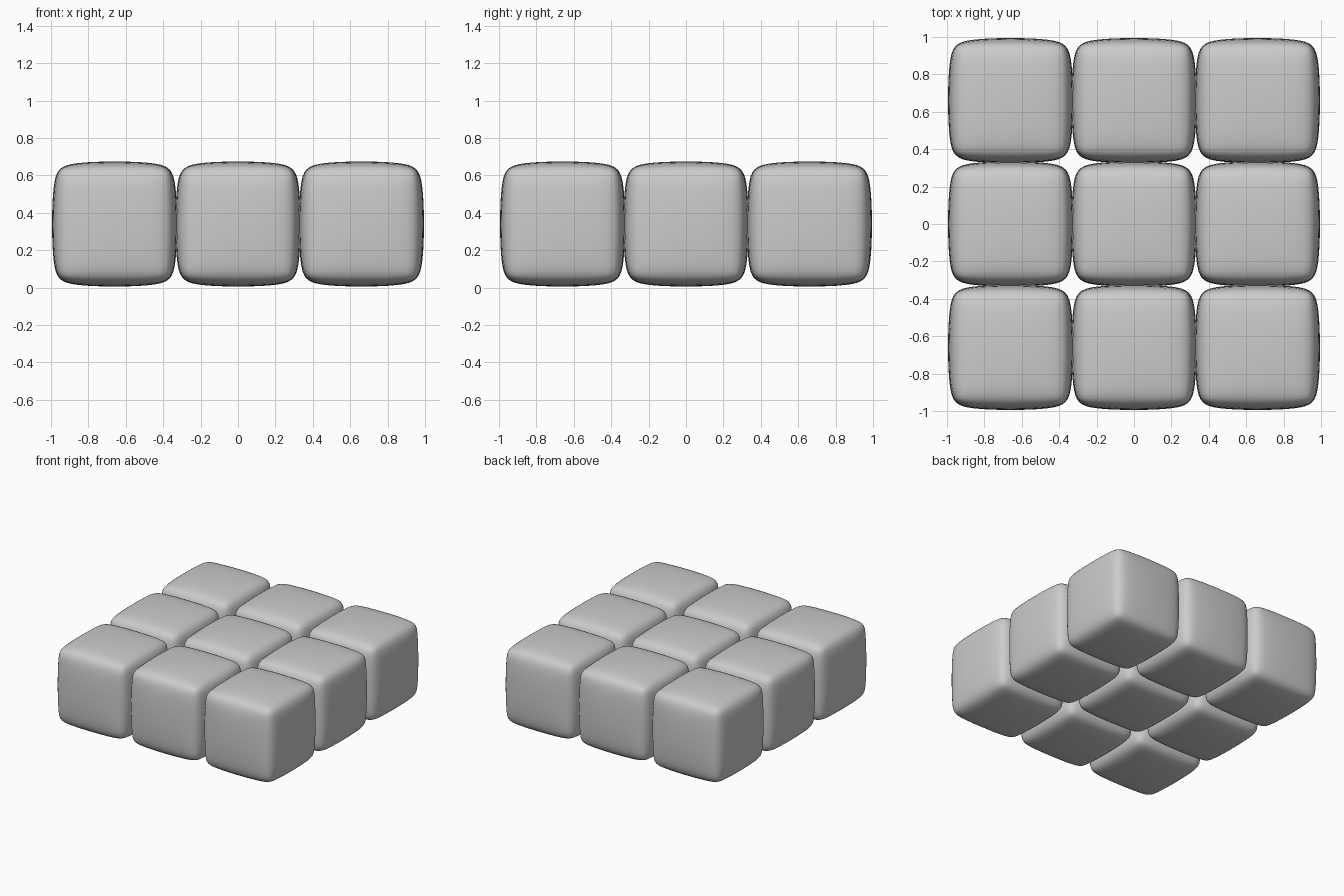
import bpy
import bmesh

if "Cube" in bpy.data.objects:
    bpy.data.objects.remove(bpy.data.objects["Cube"])

SIZE = 0.68    # control cube before smoothing
PITCH = 0.66   # spacing between cubes
BEVEL = 0.07


def soft_cube_mesh():
    # One chamfered cube, later smoothed by subdivision
    bm = bmesh.new()
    bmesh.ops.create_cube(bm, size=SIZE)
    bmesh.ops.bevel(bm, geom=bm.edges[:], offset=BEVEL, segments=1,
                    profile=0.5, affect='EDGES')
    for f in bm.faces:
        f.smooth = True
    mesh = bpy.data.meshes.new("soft_cube")
    bm.to_mesh(mesh)
    bm.free()
    return mesh


# 3 x 3 slab of soft cubes sharing one mesh
mesh = soft_cube_mesh()
for row in range(3):
    for col in range(3):
        cube = bpy.data.objects.new(f"soft_cube_{row}_{col}", mesh)
        cube.location = ((col - 1) * PITCH, (row - 1) * PITCH, SIZE / 2)
        bpy.context.collection.objects.link(cube)
        sub = cube.modifiers.new("smooth", 'SUBSURF')
        sub.levels = 3
        sub.render_levels = 3
